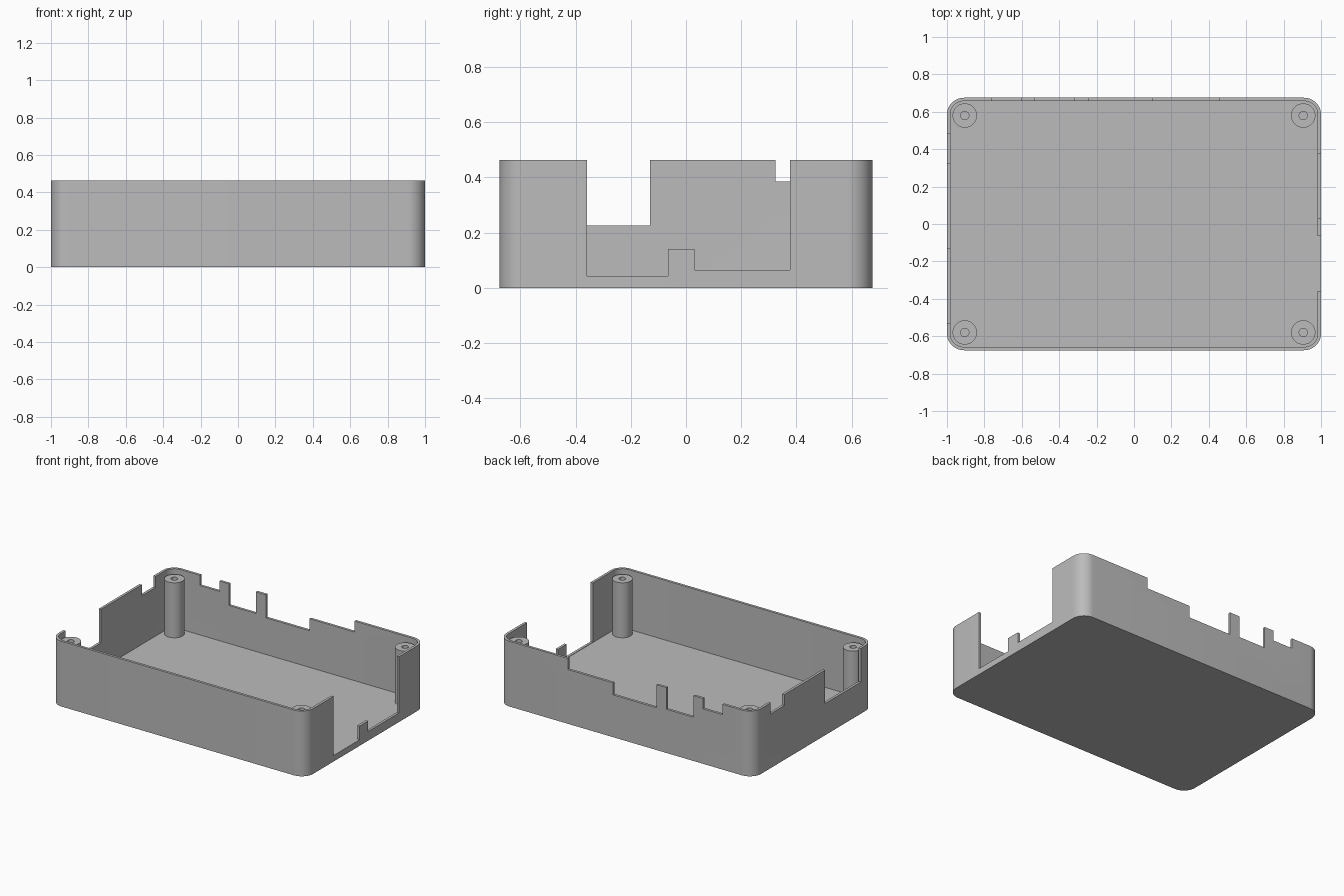
import bpy, bmesh, math
from mathutils import Vector, Matrix

if "Cube" in bpy.data.objects:
    bpy.data.objects.remove(bpy.data.objects["Cube"], do_unlink=True)

HX, HY, H = 1.0, 0.675, 0.463      # half length, half width, height
WALL, FLOOR, CORNER = 0.018, 0.04, 0.09

plastic = bpy.data.materials.new("grey_plastic")
plastic.use_nodes = True
GREY = (0.5, 0.5, 0.5, 1)
plastic.diffuse_color = GREY
plastic.node_tree.nodes["Principled BSDF"].inputs["Base Color"].default_value = GREY


def make_object(name, bm):
    bmesh.ops.recalc_face_normals(bm, faces=bm.faces)
    mesh = bpy.data.meshes.new(name)
    bm.to_mesh(mesh)
    bm.free()
    mesh.materials.append(plastic)
    obj = bpy.data.objects.new(name, mesh)
    bpy.context.collection.objects.link(obj)
    return obj


def activate(obj):
    bpy.ops.object.select_all(action='DESELECT')
    obj.select_set(True)
    bpy.context.view_layer.objects.active = obj


def rounded_ring(bm, inset, radius, z, steps=12):
    cx, cy = HX - inset - radius, HY - inset - radius
    ring = []
    for q, (sx, sy) in enumerate([(1, 1), (-1, 1), (-1, -1), (1, -1)]):
        for i in range(steps + 1):
            a = math.pi / 2 * (q + i / steps)
            ring.append(bm.verts.new((sx * cx + radius * math.cos(a),
                                      sy * cy + radius * math.sin(a), z)))
    return ring


# Open tray: outer wall, rim, inner wall and floor
bm = bmesh.new()
inner = CORNER - WALL
rings = [rounded_ring(bm, 0, CORNER, 0), rounded_ring(bm, 0, CORNER, H),
         rounded_ring(bm, WALL, inner, H), rounded_ring(bm, WALL, inner, FLOOR)]
for low, high in zip(rings, rings[1:]):
    n = len(low)
    for i in range(n):
        j = (i + 1) % n
        bm.faces.new((low[i], low[j], high[j], high[i]))
bm.faces.new(rings[0])
bm.faces.new(rings[-1])
tray = make_object("case_tray", bm)

# Connector openings as (start, end, bottom height) along each wall
back = [(-0.76, -0.605, 0.39), (-0.53, -0.32, 0.31), (-0.24, 0.10, 0.30), (0.10, 0.455, 0.385)]
left = [(-0.358, -0.065, 0.043), (-0.065, 0.03, 0.14), (0.03, 0.377, 0.065)]
right = [(-0.53, -0.13, 0.225), (0.325, 0.48, 0.385)]


def profile_cutter(openings, axis, side):
    """Stepped prism that removes neighbouring openings in one cut."""
    bm = bmesh.new()
    top = H + 0.1
    half = HX if axis == 'X' else HY
    near, far = side * (half - 0.025), side * (half + 0.05)
    outline = [(openings[0][0], top)]
    for a, b, z in openings:
        outline += [(a, z), (b, z)]
    outline.append((openings[-1][1], top))

    def place(depth, u, z):
        return (depth, u, z) if axis == 'X' else (u, depth, z)
    face = bm.faces.new([bm.verts.new(place(near, u, z)) for u, z in outline])
    ext = bmesh.ops.extrude_face_region(bm, geom=[face])
    moved = [v for v in ext["geom"] if isinstance(v, bmesh.types.BMVert)]
    bmesh.ops.translate(bm, verts=moved, vec=Vector(place(far - near, 0, 0)))
    cutter = make_object("opening_cutter", bm)
    cutter.hide_render = True
    return cutter


cuts = [([back[0]], 'Y', 1), ([back[1]], 'Y', 1), (back[2:], 'Y', 1),
        (left, 'X', 1), ([right[0]], 'X', -1), ([right[1]], 'X', -1)]
for openings, axis, side in cuts:
    cutter = profile_cutter(openings, axis, side)
    mod = tray.modifiers.new("opening", 'BOOLEAN')
    mod.operation = 'DIFFERENCE'
    mod.solver = 'EXACT'
    mod.object = cutter
    activate(tray)
    bpy.ops.object.modifier_apply(modifier=mod.name)
    bpy.data.objects.remove(cutter, do_unlink=True)
activate(tray)
bpy.ops.object.shade_smooth_by_angle(angle=math.radians(30))

# Hollow screw posts in the four corners
POST = [(0.065, 0.03), (0.065, 0.43), (0.022, 0.43), (0.022, 0.05), (0, 0.05)]
for y_name, sy in (("front", -1), ("back", 1)):
    for x_name, sx in (("left", 1), ("right", -1)):
        bm = bmesh.new()
        verts = [bm.verts.new((r, 0, z)) for r, z in POST]
        edges = [bm.edges.new(pair) for pair in zip(verts, verts[1:])]
        bmesh.ops.spin(bm, geom=verts + edges, cent=(0, 0, 0), axis=(0, 0, 1),
                       angle=2 * math.pi, steps=40)
        bmesh.ops.remove_doubles(bm, verts=bm.verts, dist=0.0001)
        bmesh.ops.transform(bm, verts=bm.verts,
                            matrix=Matrix.Translation((sx * 0.905, sy * 0.58, 0)))
        post = make_object(f"{y_name}_{x_name}_screw_post", bm)
        activate(post)
        bpy.ops.object.shade_smooth_by_angle(angle=math.radians(30))
